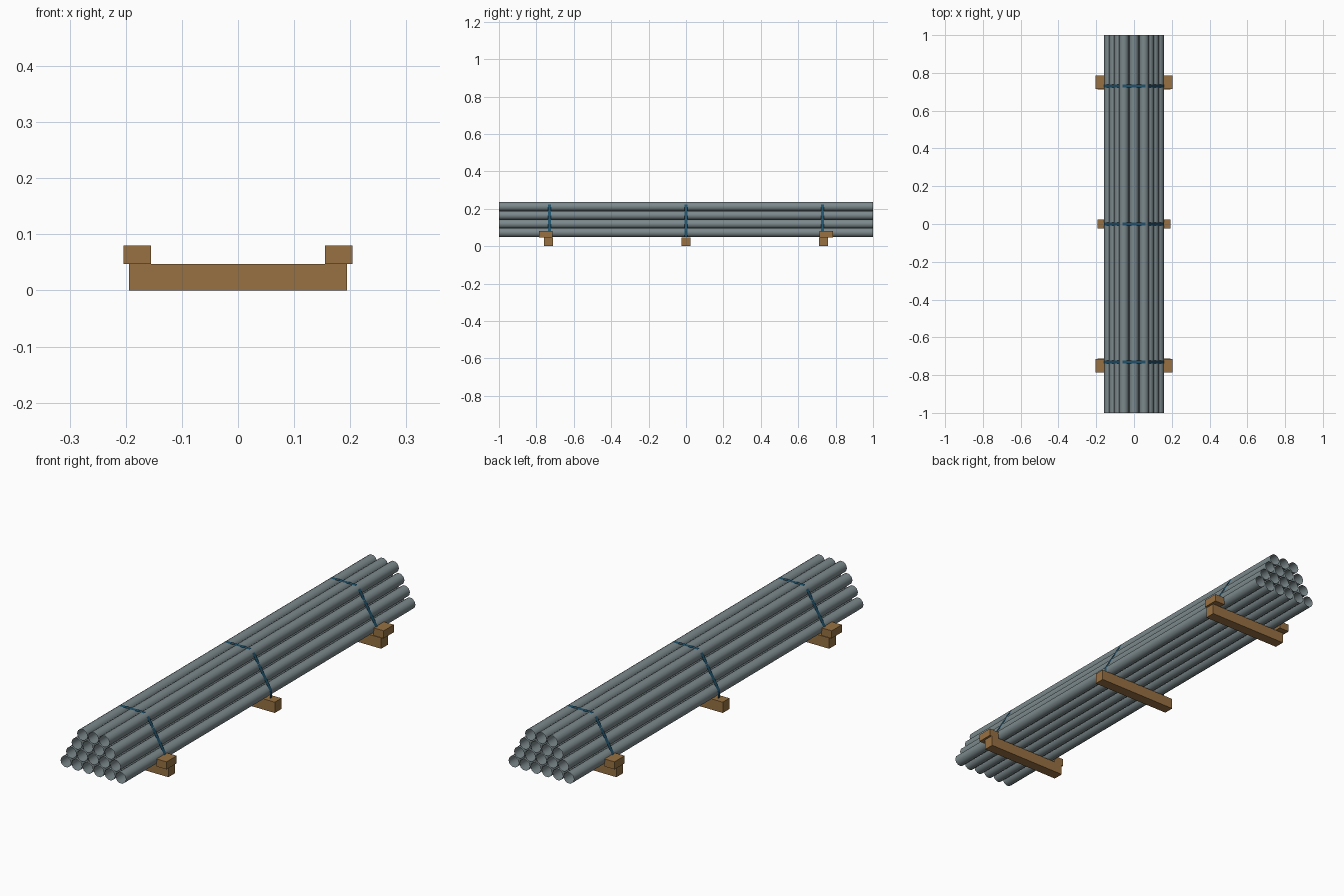
import bpy
import bmesh
import math

cube = bpy.data.objects.get("Cube")
if cube:
    bpy.data.objects.remove(cube, do_unlink=True)


def make_material(name, rgb):
    mat = bpy.data.materials.new(name)
    mat.use_nodes = True
    colour = (*rgb, 1.0)
    mat.diffuse_color = colour
    mat.node_tree.nodes["Principled BSDF"].inputs["Base Color"].default_value = colour
    return mat


steel = make_material("grey steel", (0.20, 0.25, 0.265))
wood = make_material("brown wood", (0.31, 0.165, 0.055))
band = make_material("blue strapping", (0.015, 0.085, 0.15))


def add_object(name, bm, mat):
    mesh = bpy.data.meshes.new(name)
    bm.to_mesh(mesh)
    bm.free()
    mesh.materials.append(mat)
    obj = bpy.data.objects.new(name, mesh)
    bpy.context.collection.objects.link(obj)
    return obj


def add_box(name, low, high):
    bm = bmesh.new()
    bmesh.ops.create_cube(bm, size=1)
    for v in bm.verts:
        v.co = [(a + b) / 2 + c * (b - a) for a, b, c in zip(low, high, v.co)]
    return add_object(name, bm, wood)


def extrude_along_y(name, points, half_length, y, mat, closed):
    """Thin sheet swept along y from an anticlockwise outline in x and z."""
    bm = bmesh.new()
    front = [bm.verts.new((x, y - half_length, z)) for x, z in points]
    back = [bm.verts.new((x, y + half_length, z)) for x, z in points]
    n = len(points)
    for i in range(n if closed else n - 1):
        j = (i + 1) % n
        bm.faces.new((front[i], front[j], back[j], back[i]))
    return add_object(name, bm, mat)


# Stack of open pipes, one fewer in each higher row
RADIUS, SPACING, SIDES = 0.025, 0.0533, 10
ROW_HEIGHT = SPACING * math.sqrt(3) / 2
pipes = []
for row, count in enumerate((6, 5, 4, 3)):
    z = 0.073 + row * ROW_HEIGHT
    for i in range(count):
        x = (i - (count - 1) / 2) * SPACING
        ring = [(x + RADIUS * math.cos(math.tau * k / SIDES),
                 z + RADIUS * math.sin(math.tau * k / SIDES)) for k in range(SIDES)]
        pipes.append(extrude_along_y("pipe", ring, 1.0, 0, steel, True))

bpy.ops.object.select_all(action="DESELECT")
for pipe in pipes:
    pipe.select_set(True)
bpy.context.view_layer.objects.active = pipes[0]
bpy.ops.object.shade_smooth_by_angle(angle=math.radians(40))

# Straps drawn tight over the stack
half = [(0.160, 0.048), (0.159, 0.080), (0.0725, 0.2262), (0.060, 0.2360)]
outline = half + [(-x, z) for x, z in reversed(half)]
for y in (-0.73, 0, 0.73):
    extrude_along_y("strap", outline, 0.008, y, band, False)

# Timber bearers under the stack
BEAM_TOP = 0.047
for y in (-0.735, 0, 0.735):
    add_box("bearer", (-0.194, y - 0.023, 0), (0.194, y + 0.023, BEAM_TOP))

# Chocks at both ends of the outer bearers
for side in (-1, 1):
    for end in (-1, 1):
        xs = sorted((side * 0.155, side * 0.204))
        ys = sorted((end * 0.715, end * 0.785))
        add_box("chock", (xs[0], ys[0], BEAM_TOP), (xs[1], ys[1], 0.08))
